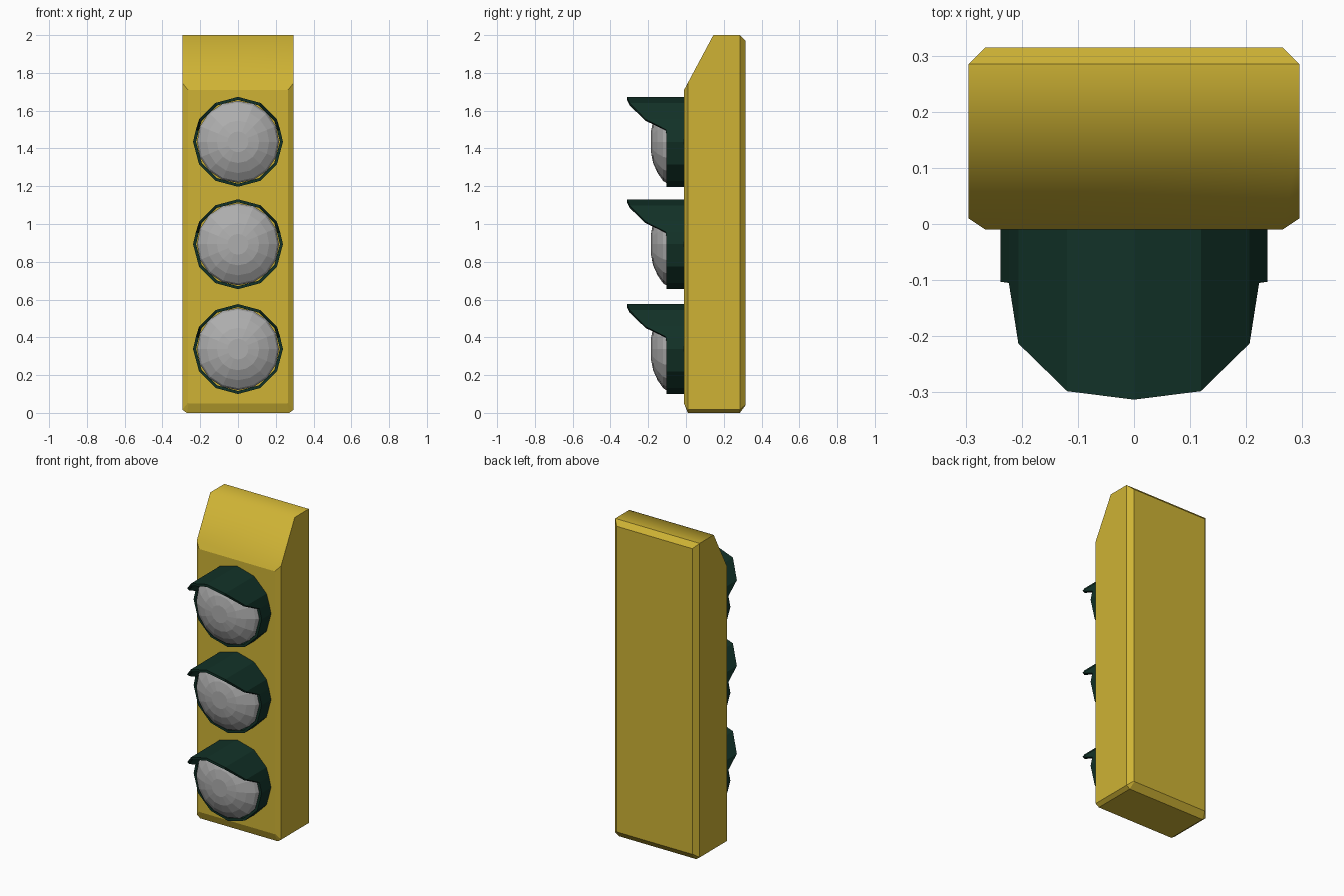
import bpy, bmesh, math
from mathutils import Vector

if "Cube" in bpy.data.objects:
    bpy.data.objects.remove(bpy.data.objects["Cube"])


def material(name, rgb):
    m = bpy.data.materials.new(name)
    m.diffuse_color = (*rgb, 1)
    m.use_nodes = True
    m.node_tree.nodes["Principled BSDF"].inputs["Base Color"].default_value = m.diffuse_color
    return m


YELLOW = material("housing yellow", (0.62, 0.45, 0.035))
GREEN = material("dark green", (0.006, 0.032, 0.021))
GREY = material("lens grey", (0.42, 0.42, 0.42))


def finish(bm, name, mat):
    bmesh.ops.recalc_face_normals(bm, faces=bm.faces)
    me = bpy.data.meshes.new(name)
    bm.to_mesh(me)
    bm.free()
    me.materials.append(mat)
    ob = bpy.data.objects.new(name, me)
    bpy.context.collection.objects.link(ob)
    return ob


def loft(bm, rings, closed=False):
    """Bridge equal-length rings of points; cap the ends or close the loop."""
    vs = [[bm.verts.new(p) for p in r] for r in rings]
    n = len(vs[0])
    pairs = list(zip(vs, vs[1:])) + ([(vs[-1], vs[0])] if closed else [])
    for a, b in pairs:
        for i in range(n):
            j = (i + 1) % n
            bm.faces.new((a[i], a[j], b[j], b[i]))
    if not closed:
        bm.faces.new(vs[0])
        bm.faces.new(vs[-1])


# Housing: chamfered box with a sloped front top
def section(y, hw, z0, z1, c):
    right = [(hw - c, z0), (hw, z0 + c * 0.7), (hw, z1)]
    pts = right + [(-x, z) for x, z in reversed(right)]
    return [(x, y, z) for x, z in pts]


bm = bmesh.new()
loft(bm, [section(-0.01, 0.265, 0.05, 2.0, 0.004),
          section(0.01, 0.295, 0.0, 2.0, 0.024),
          section(0.285, 0.295, 0.0, 2.0, 0.024),
          section(0.315, 0.265, 0.04, 1.97, 0.004)])
cut = bmesh.ops.bisect_plane(bm, geom=bm.verts[:] + bm.edges[:] + bm.faces[:],
                             plane_co=(0, -0.01, 1.71),
                             plane_no=Vector((0, -0.29, 0.155)).normalized(),
                             clear_outer=True)
bmesh.ops.contextual_create(bm, geom=[e for e in cut["geom_cut"]
                                      if isinstance(e, bmesh.types.BMEdge)])
bmesh.ops.recalc_face_normals(bm, faces=bm.faces)
# Only the edge between slope and top is shaded soft
for f in bm.faces:
    f.smooth = f.normal.z > 0.3 and f.normal.y < 0.1
for e in bm.edges:
    e.smooth = all(f.smooth for f in e.link_faces)
finish(bm, "housing", YELLOW)

# Visor rim outline: (angle from top, radius, front y) on one half
HALF = [(30, 0.238, -0.298), (60, 0.238, -0.213), (74, 0.232, -0.105),
        (90, 0.238, -0.103), (120, 0.238, -0.103), (150, 0.238, -0.103)]
RIM = ([(0, 0.238, -0.313)] + HALF + [(180, 0.238, -0.103)]
       + [(-a, r, y) for a, r, y in reversed(HALF)])


def rim_ring(zc, shrink, y=None):
    return [((r - shrink) * math.sin(math.radians(a)), f if y is None else y,
             zc + (r - shrink) * math.cos(math.radians(a))) for a, r, f in RIM]


# Lens dome rings: (radius, y)
DOME = [(0.217, -0.02), (0.217, -0.105), (0.207, -0.121), (0.165, -0.150),
        (0.112, -0.174), (0.055, -0.185)]

for label, zc in (("top", 1.435), ("middle", 0.893), ("bottom", 0.338)):
    bm = bmesh.new()
    loft(bm, [rim_ring(zc, 0, 0.0), rim_ring(zc, 0),
              rim_ring(zc, 0.016), rim_ring(zc, 0.016, 0.0)], closed=True)
    finish(bm, label + "_visor", GREEN)

    bm = bmesh.new()
    n = 16
    loft(bm, [[(r * math.sin(2 * math.pi * i / n), y,
                zc + r * math.cos(2 * math.pi * i / n)) for i in range(n)]
              for r, y in DOME])
    tip = max(bm.faces, key=lambda f: -f.calc_center_median().y)
    bmesh.ops.poke(bm, faces=[tip], offset=0.003)
    finish(bm, label + "_lens", GREY)
